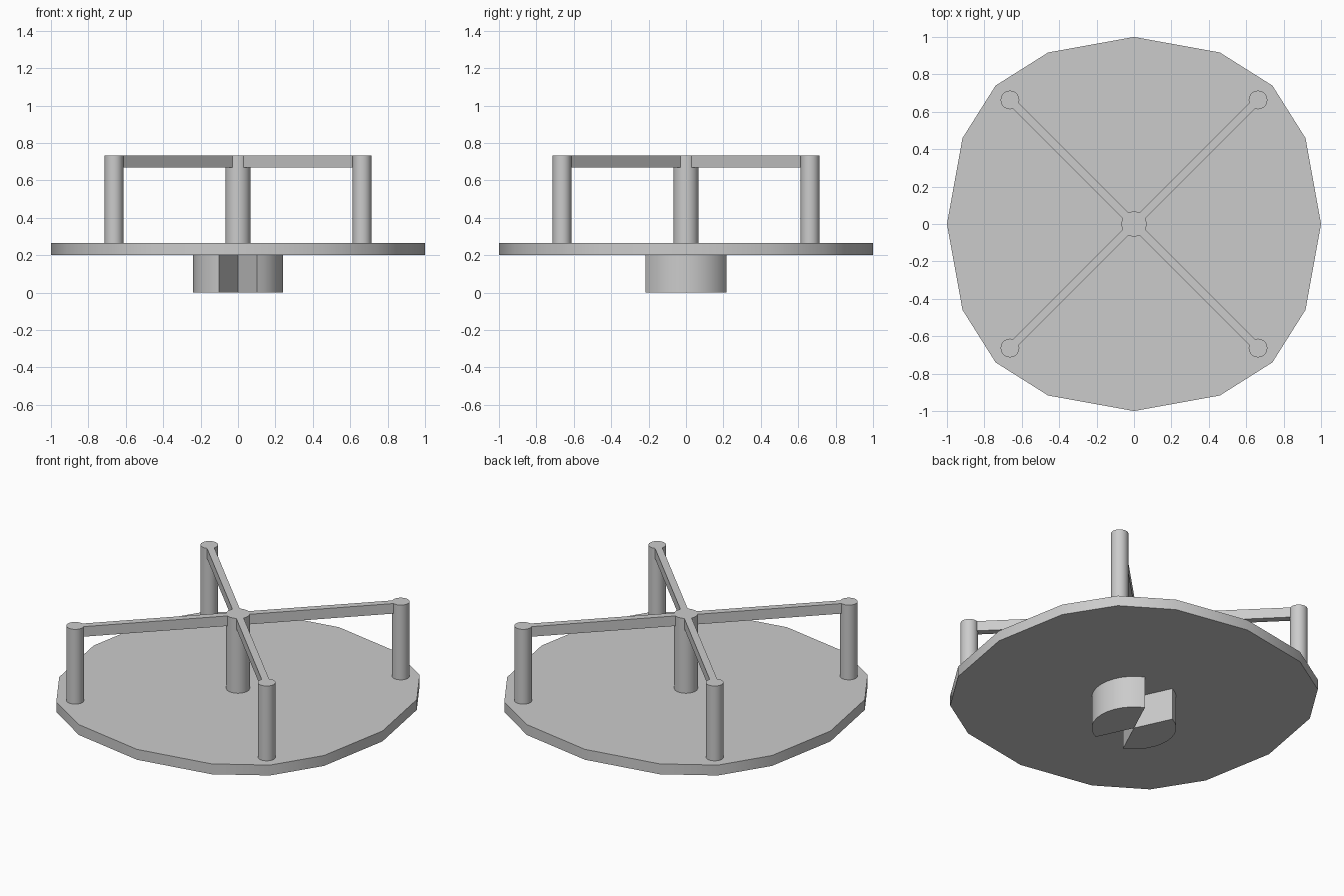
import bpy, bmesh
from math import cos, sin, pi, radians

cube = bpy.data.objects.get("Cube")
if cube:
    bpy.data.objects.remove(cube, do_unlink=True)

grey = bpy.data.materials.new("plain_grey")
grey.use_nodes = True
grey.diffuse_color = (0.6, 0.6, 0.6, 1)
grey.node_tree.nodes["Principled BSDF"].inputs["Base Color"].default_value = (0.6, 0.6, 0.6, 1)


def prism(name, outline, z0, z1):
    """Extrude a counter-clockwise outline from z0 up to z1."""
    bm = bmesh.new()
    low = [bm.verts.new((x, y, z0)) for x, y in outline]
    high = [bm.verts.new((x, y, z1)) for x, y in outline]
    bm.faces.new(low[::-1])
    bm.faces.new(high)
    n = len(outline)
    for i in range(n):
        j = (i + 1) % n
        bm.faces.new((low[i], low[j], high[j], high[i]))
    mesh = bpy.data.meshes.new(name)
    bm.to_mesh(mesh)
    bm.free()
    mesh.materials.append(grey)
    obj = bpy.data.objects.new(name, mesh)
    bpy.context.collection.objects.link(obj)
    bpy.ops.object.select_all(action='DESELECT')
    obj.select_set(True)
    bpy.context.view_layer.objects.active = obj
    bpy.ops.object.shade_smooth_by_angle(angle=radians(30))
    return obj


def arc(radius, start, end, steps, cx=0, cy=0):
    angles = [start + (end - start) * i / steps for i in range(steps + 1)]
    return [(cx + radius * cos(a), cy + radius * sin(a)) for a in angles]


def turned(points, angle):
    c, s = cos(angle), sin(angle)
    return [(x * c - y * s, x * s + y * c) for x, y in points]


# Sixteen-sided base disc, one quarter repeated around
quarter = [(1, 0), (0.917, 0.459), (0.74, 0.74), (0.459, 0.917)]
rim = [p for k in range(4) for p in turned(quarter, k * pi / 2)]
prism("base_disc", rim, 0.2, 0.265)

# Two opposed wedge sectors under the disc
sector = [(0, 0)] + arc(0.24, radians(-65), radians(65), 12)
for k, side in enumerate(("left", "right")):
    prism("drive_wedge_" + side, turned(sector, k * pi), 0, 0.2)

# Central hub post
prism("centre_post", arc(0.067, 0, 2 * pi, 32)[:-1], 0.265, 0.733)

# Four outer posts and the arms joining them to the hub
reach, half_width = 0.938, 0.021
bar = [(0.0636, -half_width), (reach - 0.045, -half_width),
       (reach - 0.045, half_width), (0.0636, half_width)]
post = arc(0.05, 0, 2 * pi, 24, cx=reach)[:-1]
for k, place in enumerate(("back_left", "back_right", "front_right", "front_left")):
    angle = pi / 4 + k * pi / 2
    prism("post_" + place, turned(post, angle), 0.265, 0.733)
    prism("arm_" + place, turned(bar, angle), 0.67, 0.733)
